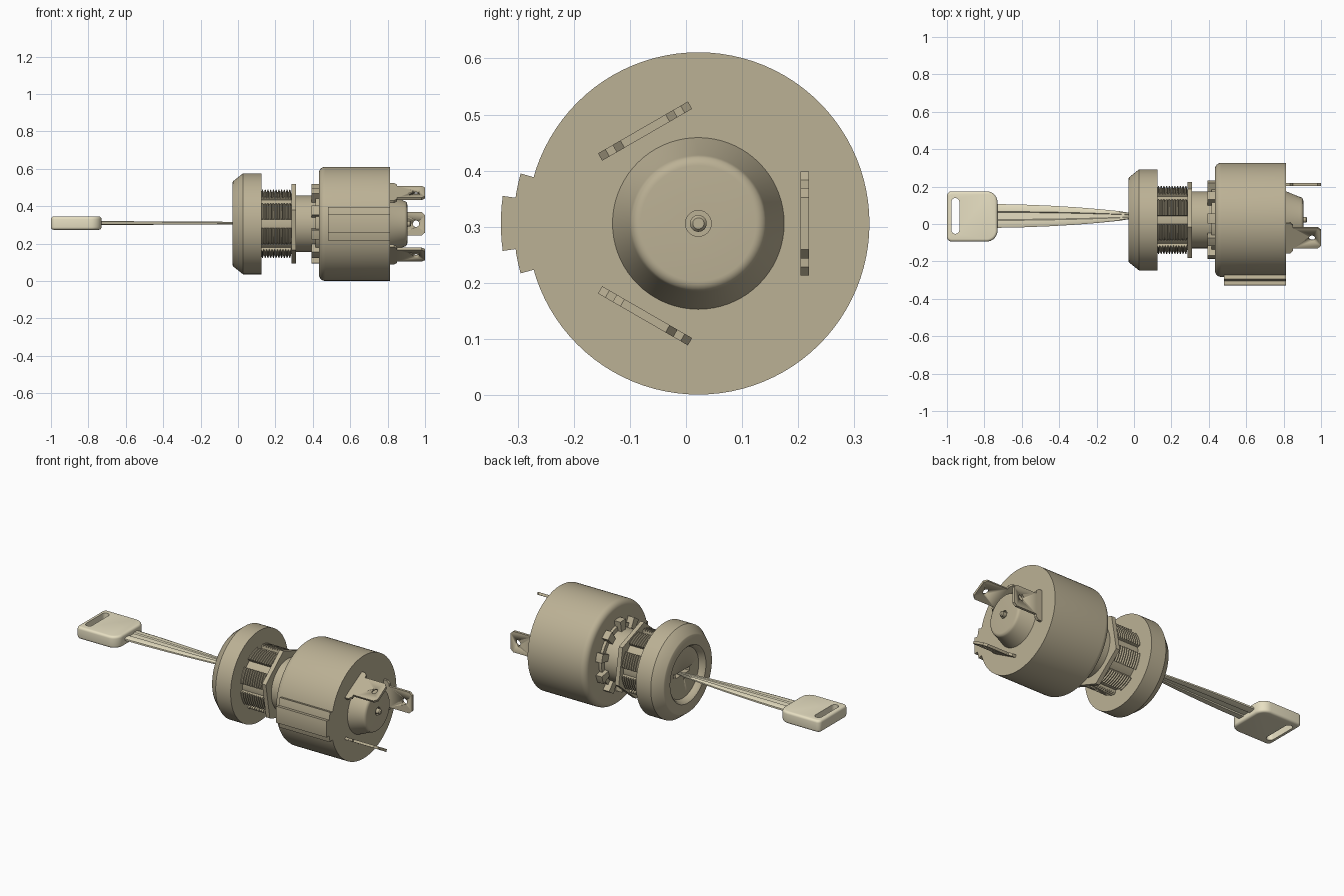
import bpy, bmesh
from math import sin, cos, pi, radians
from mathutils import Matrix

if "Cube" in bpy.data.objects:
    bpy.data.objects.remove(bpy.data.objects["Cube"])

CY, CZ = 0.022, 0.306            # axis of the switch, running along x


def material(name, rgb):
    m = bpy.data.materials.new(name)
    m.diffuse_color = (*rgb, 1)
    m.use_nodes = True
    m.node_tree.nodes["Principled BSDF"].inputs["Base Color"].default_value = m.diffuse_color
    return m


TAN = material("tan", (0.50, 0.44, 0.30))
CREAM = material("cream", (0.80, 0.74, 0.54))


def finish(name, bm, mat=TAN, smooth=True):
    bmesh.ops.remove_doubles(bm, verts=bm.verts, dist=1e-5)
    bmesh.ops.recalc_face_normals(bm, faces=bm.faces)
    me = bpy.data.meshes.new(name)
    bm.to_mesh(me)
    bm.free()
    me.materials.append(mat)
    ob = bpy.data.objects.new(name, me)
    bpy.context.collection.objects.link(ob)
    if smooth:
        select(ob)
        bpy.ops.object.shade_smooth_by_angle(angle=radians(30))
    return ob


def select(ob):
    bpy.ops.object.select_all(action='DESELECT')
    ob.select_set(True)
    bpy.context.view_layer.objects.active = ob


def sweep(bm, prof, a0=0, a1=360, n=72):
    """Turn an (x, radius) profile about the axis; a partial turn is capped."""
    full = a1 - a0 >= 360
    rows = []
    for i in range(n if full else n + 1):
        a = radians(a0 + (a1 - a0) * i / n)
        rows.append([bm.verts.new((x, CY + r * cos(a), CZ + r * sin(a))) for x, r in prof])
    p = len(prof)
    closed = prof[0][1] > 0       # profiles off the axis are closed loops
    for i in range(n):
        A, B = rows[i], rows[(i + 1) % len(rows)]
        for j in range(p if closed else p - 1):
            k = (j + 1) % p
            q = [A[j], A[k], B[k], B[j]]
            if prof[j][1] == 0:
                q = [A[j], A[k], B[k]]
            elif prof[k][1] == 0:
                q = [A[j], A[k], B[j]]
            bm.faces.new(q)
    if not full:
        bm.faces.new(rows[0])
        bm.faces.new(rows[-1][::-1])


def turned(name, prof, **kw):
    bm = bmesh.new()
    sweep(bm, prof, **kw)
    return finish(name, bm)


def arc(cx, cy, r, a0, a1, n=8):
    return [(cx + r * cos(radians(a0 + (a1 - a0) * i / n)),
             cy + r * sin(radians(a0 + (a1 - a0) * i / n))) for i in range(n + 1)]


def block(x0, x1, r0, r1):
    return [(x0, r0), (x1, r0), (x1, r1), (x0, r1)]


def prism(name, pts, z0, z1, mtx=Matrix(), mat=TAN, smooth=True):
    bm = bmesh.new()
    f = bm.faces.new([bm.verts.new((x, y, z0)) for x, y in pts])
    g = bmesh.ops.extrude_face_region(bm, geom=[f])
    bmesh.ops.translate(bm, vec=(0, 0, z1 - z0),
                        verts=[v for v in g['geom'] if isinstance(v, bmesh.types.BMVert)])
    bm.transform(mtx)
    return finish(name, bm, mat, smooth)


def cut(ob, cutter):
    m = ob.modifiers.new("cut", 'BOOLEAN')
    m.operation, m.solver, m.object = 'DIFFERENCE', 'EXACT', cutter
    select(ob)
    bpy.ops.object.modifier_apply(modifier=m.name)
    bpy.data.objects.remove(cutter)


# switch body with rounded front edge
turned("switch_body", [(0.432, 0)] + arc(0.467, 0.27, 0.035, 180, 90)
       + [(0.812, 0.305), (0.812, 0)], n=96)

# stepped rib along the side
turned("side_rib_wide", block(0.48, 0.812, 0.28, 0.329), a0=164.3, a1=195.7, n=10)
turned("side_rib_narrow", block(0.48, 0.812, 0.28, 0.352), a0=172, a1=188, n=6)

# rear boss and its centre rivet
turned("rear_boss", [(0.80, 0), (0.80, 0.157), (0.812, 0.153), (0.888, 0.122)]
       + arc(0.885, 0.103, 0.02, 60, 0, 5)
       + [(0.905, 0.023), (0.893, 0.023), (0.893, 0)])
turned("rear_rivet", [(0.88, 0), (0.88, 0.015), (0.920, 0.015), (0.926, 0.010), (0.926, 0)], n=24)

# three blade terminals around the boss
W, T = 0.0925, 0.0625
half = [(0.80, W), (0.835, W), (0.85, W - 0.015), (0.85, T), (0.982, T), (1.0, T - 0.016)]
outline = half + [(x, -y) for x, y in reversed(half)]
for k in range(3):
    m = (Matrix.Translation((0, CY, CZ)) @ Matrix.Rotation(radians(120 * k), 4, 'X')
         @ Matrix.Rotation(pi / 2, 4, 'X'))
    t = prism(f"terminal_{k + 1}", outline, -0.1975, -0.1825, m)
    cut(t, prism("hole_cutter", arc(0.952, 0, 0.017, 0, 345, 23), -0.25, -0.15, m))

# neck, lock ring and its lugs
turned("neck", [(0.30, 0), (0.30, 0.152), (0.44, 0.152), (0.44, 0)])
turned("lock_ring", block(0.415, 0.44, 0.14, 0.178))
bm = bmesh.new()
for k in range(10):
    sweep(bm, block(0.392, 0.44, 0.145, 0.213), 36 * k + 9, 36 * k + 23, 3)
finish("lock_lugs", bm)

# hexagonal nut
m = Matrix.Translation((0.285, CY, CZ)) @ Matrix.Rotation(pi / 2, 4, 'Y')
prism("hex_nut", arc(0, 0, 0.216, 10, 310, 5), 0, 0.025, m)

# barrel with interrupted thread
turned("barrel", [(0.11, 0), (0.11, 0.158), (0.30, 0.158), (0.30, 0)])
teeth = [(0.122, 0.15)]
for i in range(11):
    x = 0.124 + i * 0.0146
    teeth += [(x, 0.170), (x + 0.005, 0.184), (x + 0.009, 0.184), (x + 0.0135, 0.170)]
teeth.append((0.287, 0.15))
bm = bmesh.new()
for k in range(8):
    sweep(bm, teeth, 45 * k + 8, 45 * k + 37, 6)
finish("thread_segments", bm)

# bezel with chamfered front and keyway recess
bezel = turned("bezel", [(0.125, 0), (0.125, 0.27), (0.027, 0.27), (-0.026, 0.228), (-0.029, 0.222),
                         (-0.029, 0.168), (-0.022, 0.160), (0.005, 0.148), (0.005, 0)], n=96)
cut(bezel, prism("keyway_cutter", [(-0.05, -0.04), (0.06, -0.04), (0.06, 0.09), (-0.05, 0.09)],
                 CZ - 0.012 + 0.004, CZ + 0.016))

# key blade: grooved section lofted to a narrow tip
KY, KZ = 0.043, 0.310
top = [(-1, 0.5), (-0.8, 1), (-0.38, 1), (-0.30, 0.4), (0.30, 0.4), (0.38, 1), (0.8, 1), (1, 0.5)]
section = top + [(-u, -v) for u, v in top]
bm = bmesh.new()
rings = []
for x, w, h in [(-0.76, .064, .010), (-0.6, .061, .010), (-0.45, .055, .009), (-0.3, .046, .008),
                (-0.18, .036, .008), (-0.08, .026, .007), (-0.03, .018, .007), (0.02, .007, .006)]:
    rings.append([bm.verts.new((x, KY + u * w, KZ + v * h)) for u, v in section])
for A, B in zip(rings, rings[1:]):
    for j in range(len(A)):
        k = (j + 1) % len(A)
        bm.faces.new((A[j], A[k], B[k], B[j]))
bm.faces.new(rings[0])
bm.faces.new(rings[-1])
finish("key_blade", bm, CREAM)

# key head: rounded plate with a ring slot
pts = (arc(-0.788, 0.117, 0.058, 0, 90) + arc(-0.975, 0.150, 0.025, 90, 180, 5)
       + arc(-0.975, -0.069, 0.025, 180, 270, 5) + arc(-0.788, -0.036, 0.058, 270, 360))
head = prism("key_head", pts, 0.274, 0.345, mat=CREAM, smooth=False)
b = head.modifiers.new("bevel", 'BEVEL')
b.width, b.segments, b.limit_method, b.angle_limit = 0.014, 4, 'ANGLE', radians(50)
select(head)
bpy.ops.object.modifier_apply(modifier="bevel")
slot = arc(-0.955, 0.118, 0.021, 0, 180) + arc(-0.955, -0.032, 0.021, 180, 360)
cut(head, prism("slot_cutter", slot, 0.2, 0.4, mat=CREAM))
select(head)
bpy.ops.object.shade_smooth_by_angle(angle=radians(35))
